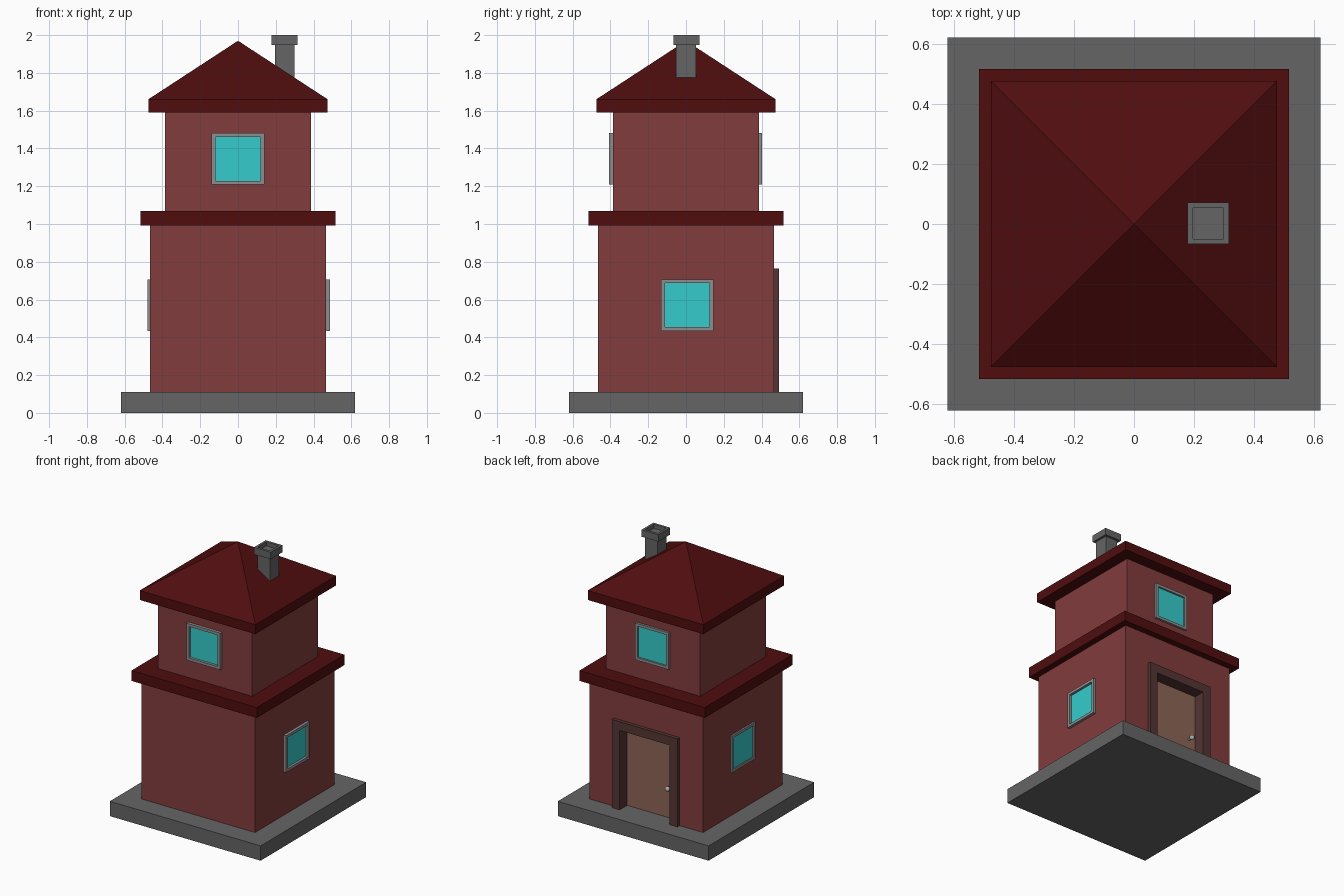
import bpy
import bmesh
from math import radians
from mathutils import Matrix, Vector

cube = bpy.data.objects.get("Cube")
if cube:
    bpy.data.objects.remove(cube, do_unlink=True)


def material(name, r, g, b):
    m = bpy.data.materials.new(name)
    m.use_nodes = True
    m.diffuse_color = (r, g, b, 1)
    m.node_tree.nodes["Principled BSDF"].inputs["Base Color"].default_value = (r, g, b, 1)
    return m


WALL = material("brick red", 0.225, 0.045, 0.047)
ROOF = material("dark red", 0.08, 0.004, 0.0045)
STONE = material("stone grey", 0.13, 0.13, 0.13)
TRIM = material("window grey", 0.27, 0.27, 0.27)
GLASS = material("turquoise glass", 0.036, 0.6, 0.6)
DOOR = material("door brown", 0.27, 0.13, 0.092)
FRAME = material("frame brown", 0.088, 0.036, 0.033)
METAL = material("knob grey", 0.42, 0.42, 0.42)


def finish(name, bm, *mats):
    bmesh.ops.recalc_face_normals(bm, faces=bm.faces)
    mesh = bpy.data.meshes.new(name)
    bm.to_mesh(mesh)
    bm.free()
    for m in mats:
        mesh.materials.append(m)
    ob = bpy.data.objects.new(name, mesh)
    bpy.context.collection.objects.link(ob)
    return ob


def box_mesh(lo, hi):
    bm = bmesh.new()
    bmesh.ops.create_cube(bm, size=1)
    lo, hi = Vector(lo), Vector(hi)
    bmesh.ops.scale(bm, vec=hi - lo, verts=bm.verts)
    bmesh.ops.translate(bm, vec=(lo + hi) / 2, verts=bm.verts)
    return bm


def box(name, lo, hi, mat):
    return finish(name, box_mesh(lo, hi), mat)


def slab(name, half, bottom, top, mat):
    return box(name, (-half, -half, bottom), (half, half, top), mat)


def tray(name, width, height, depth, rim, recess, mats, lip=0):
    """Box whose top, at local z = 0, is a rim around a sunken floor."""
    bm = box_mesh((-width / 2, -height / 2, -depth), (width / 2, height / 2, 0))
    top = max(bm.faces, key=lambda f: f.calc_center_median().z)
    bmesh.ops.inset_region(bm, faces=[top], thickness=rim)
    floor = bmesh.ops.extrude_discrete_faces(bm, faces=[top])["faces"][0]
    bmesh.ops.translate(bm, vec=(0, 0, -recess), verts=floor.verts)
    floor.material_index = len(mats) - 1
    return finish(name, bm, *mats)


# Plinth, storeys and eaves
slab("plinth", 0.62, 0, 0.11, STONE)
lower = slab("lower_walls", 0.467, 0.11, 0.995, WALL)
slab("lower_eave", 0.515, 0.993, 1.07, ROOF)
slab("upper_walls", 0.386, 1.07, 1.595, WALL)

# Roof: square slab drawn up to a point
bm = box_mesh((-0.475, -0.475, 1.59), (0.475, 0.475, 1.66))
top = max(bm.faces, key=lambda f: f.calc_center_median().z)
tip = bmesh.ops.poke(bm, faces=[top])["verts"][0]
tip.co.z = 1.97
finish("roof", bm, ROOF)

# Chimney with a hollow cap
box("chimney", (0.196, -0.053, 1.7), (0.299, 0.053, 1.955), STONE)
cap = tray("chimney_cap", 0.138, 0.138, 0.052, 0.025, 0.03, [STONE])
cap.location = (0.247, 0.002, 2.0)

# Windows: recessed pane within a raised frame
for name, loc, turn, recess in (
    ("front_window", (0, -0.408, 1.345), 0, 0.019),
    ("back_window", (0, 0.402, 1.345), 180, 0.013),
    ("left_window", (0.488, 0.006, 0.57), 90, 0.018),
    ("right_window", (-0.479, 0.006, 0.57), -90, 0.009),
):
    win = tray(name, 0.278, 0.274, 0.04, 0.029, recess, [TRIM, GLASS])
    win.location = loc
    win.rotation_euler = (radians(90), 0, radians(turn))

# Doorway cut into the back wall
cutter = box("doorway_cutter", (-0.24, 0.395, 0.05), (0.23, 0.6, 0.73), WALL)
cutter.hide_render = True
cut = lower.modifiers.new("doorway", 'BOOLEAN')
cut.object = cutter
cut.solver = 'EXACT'
bpy.context.view_layer.objects.active = lower
bpy.ops.object.modifier_apply(modifier=cut.name)
bpy.data.objects.remove(cutter, do_unlink=True)

# Door frame: extruded arch-shaped outline
MID, OUT, INN = -0.005, 0.27, 0.205
outline = [(-OUT, 0.11), (-OUT, 0.765), (OUT, 0.765), (OUT, 0.11),
           (INN, 0.11), (INN, 0.70), (-INN, 0.70), (-INN, 0.11)]
bm = bmesh.new()
face = bm.faces.new([bm.verts.new((MID + x, 0.39, z)) for x, z in outline])
ext = bmesh.ops.extrude_face_region(bm, geom=[face], use_keep_orig=True)["geom"]
bmesh.ops.translate(bm, vec=(0, 0.103, 0),
                    verts=[v for v in ext if isinstance(v, bmesh.types.BMVert)])
finish("door_frame", bm, FRAME)

# Door and knob
box("door", (MID - 0.21, 0.385, 0.11), (MID + 0.21, 0.405, 0.705), DOOR)
bm = bmesh.new()
bmesh.ops.create_uvsphere(bm, u_segments=16, v_segments=10, radius=0.018,
                          matrix=Matrix.Translation((-0.155, 0.44, 0.34)))
bmesh.ops.create_cone(bm, cap_ends=True, segments=12, radius1=0.009, radius2=0.009, depth=0.04,
                      matrix=Matrix.Translation((-0.155, 0.42, 0.34))
                      @ Matrix.Rotation(radians(90), 4, 'X'))
knob = finish("door_knob", bm, METAL)
bpy.context.view_layer.objects.active = knob
knob.select_set(True)
bpy.ops.object.shade_smooth_by_angle()
